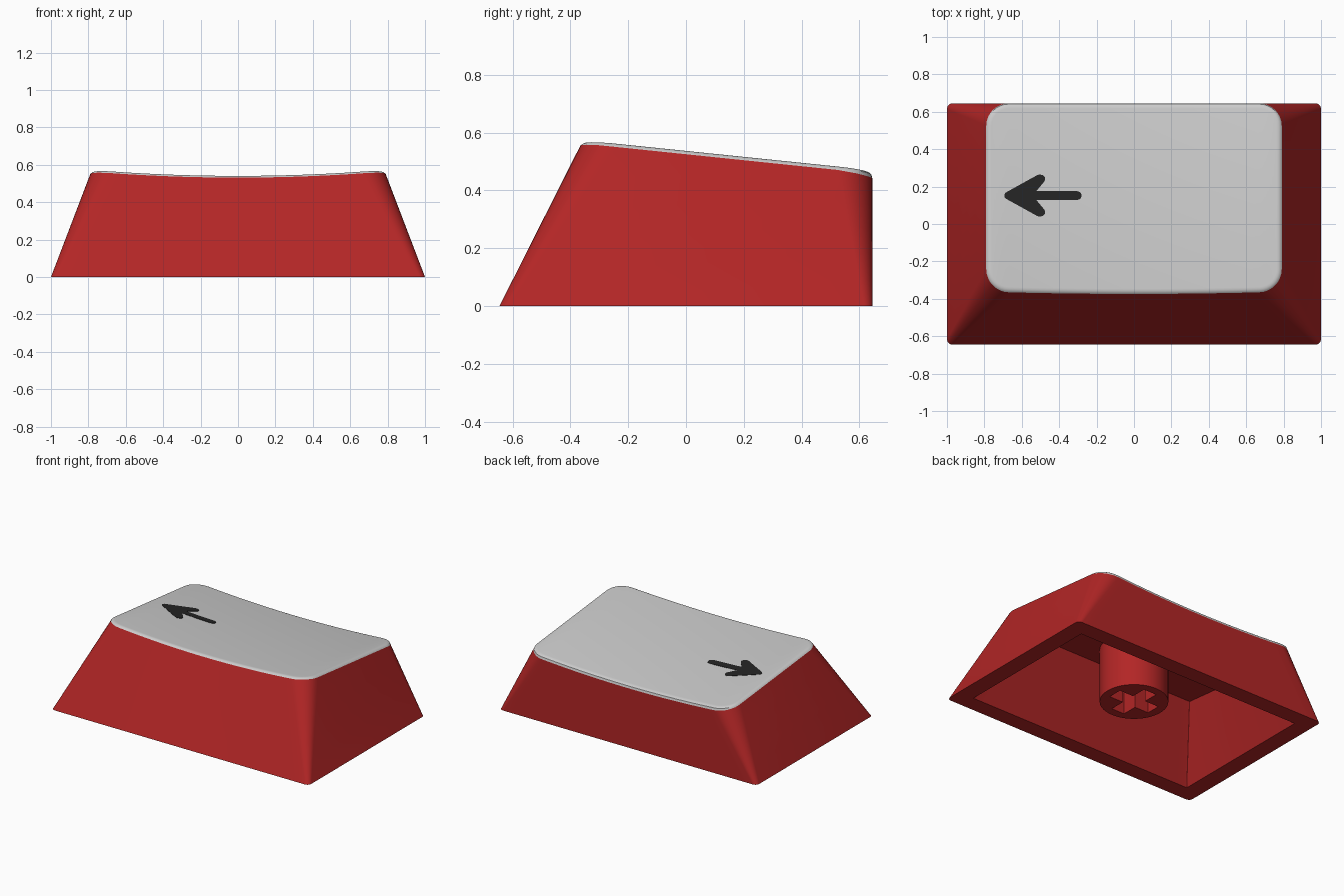
import bpy, bmesh, math
from mathutils import Vector

if "Cube" in bpy.data.objects:
    bpy.data.objects.remove(bpy.data.objects["Cube"])

ARC, MID = 8, 24          # segments per corner arc, segments along front/back


def surface(x, y):
    """Height of the tilted top, dished across x."""
    return 0.537 - 0.103 * y - 0.032 * max(0, 1 - (x / 0.77) ** 2)


def halves(hx, y0, y1, r, zf, bow=0.0):
    """Rounded rectangle as matching front and back rows, left to right."""
    arc = [math.radians(90) * i / ARC for i in range(ARC + 1)]
    row = [(-hx + r - r * math.cos(a), r - r * math.sin(a)) for a in arc]
    flat = [(-(hx - r) + 2 * (hx - r) * i / MID, 0) for i in range(1, MID)]
    row += flat + [(-x, d) for x, d in reversed(row)]
    front, back = [], []
    for x, d in row:
        b = bow * (1 - (x / hx) ** 2)
        for out, y in ((front, y0 + d - b), (back, y1 - d)):
            out.append(Vector((x, y, zf(x, y))))
    return front, back


def ring(*args, **kw):
    front, back = halves(*args, **kw)
    return front + back[::-1]


def finish(bm, name, color=None, angle=35):
    bmesh.ops.recalc_face_normals(bm, faces=bm.faces)
    mesh = bpy.data.meshes.new(name)
    bm.to_mesh(mesh)
    bm.free()
    ob = bpy.data.objects.new(name, mesh)
    bpy.context.collection.objects.link(ob)
    if color:
        mat = bpy.data.materials.new(name + "_colour")
        mat.diffuse_color = (*color, 1)
        mat.use_nodes = True
        mat.node_tree.nodes["Principled BSDF"].inputs["Base Color"].default_value = mat.diffuse_color
        mesh.materials.append(mat)
    bpy.ops.object.select_all(action='DESELECT')
    ob.select_set(True)
    bpy.context.view_layer.objects.active = ob
    if angle:
        bpy.ops.object.shade_smooth_by_angle(angle=math.radians(angle))
    return ob


def loft(rings, name, color=None, cap_last=False, cap_first=False):
    bm = bmesh.new()
    loops = [[bm.verts.new(p) for p in r] for r in rings]
    n = len(loops[0])
    for a, b in zip(loops, loops[1:]):
        for i in range(n):
            j = (i + 1) % n
            bm.faces.new((a[i], a[j], b[j], b[i]))
    # caps run in strips from the front row to the back row
    for use, lp in ((cap_first, loops[0]), (cap_last, loops[-1])):
        if use:
            for i in range(n // 2 - 1):
                bm.faces.new((lp[i], lp[i + 1], lp[n - 2 - i], lp[n - 1 - i]))
    return finish(bm, name, color)


def prism(name, pts, z0, z1, color=None, angle=35):
    bm = bmesh.new()
    face = bm.faces.new([bm.verts.new((x, y, z0)) for x, y in pts])
    new = bmesh.ops.extrude_face_region(bm, geom=[face])["geom"]
    verts = [g for g in new if isinstance(g, bmesh.types.BMVert)]
    bmesh.ops.translate(bm, verts=verts, vec=(0, 0, z1 - z0))
    return finish(bm, name, color, angle)


RED, BLACK = (0.45, 0.019, 0.019), (0.018, 0.018, 0.018)


def floor(x, y):
    return 0.0


# Hollow shell: cavity ceiling, inner rim, outer rim, sloped walls
ceiling = ring(0.71, -0.30, 0.53, 0.004, lambda x, y: 0.433 - 0.103 * y)
inner = ring(0.88, -0.53, 0.53, 0.004, floor)
outer = ring(1.0, -0.645, 0.645, 0.03, floor)
edge = ring(0.79, -0.362, 0.645, 0.12, lambda x, y: surface(x, y) - 0.012, bow=0.012)
# the back edge rolls over a little lower than the others
for p in edge:
    p.z -= 0.01 * max(0, (p.y - 0.52) / 0.125)
walls = [[p.lerp(q, t / 5) for p, q in zip(outer, edge)] for t in range(6)]
loft([ceiling, inner] + walls, "keycap_shell", RED, cap_first=True)

# Grey top with a rounded edge
pad = [edge]
for inset, drop in ((0.004, 0.008), (0.010, 0.004), (0.018, 0.001), (0.028, 0.0)):
    pad.append(ring(0.79 - inset, -0.362 + inset, 0.645 - inset, 0.12 - inset,
                    lambda x, y: surface(x, y) - drop, bow=0.012))
loft(pad, "top_pad", cap_last=True)

# Stem with cross-shaped socket
stem = prism("stem", [(0.217 * math.cos(math.tau * i / 64), 0.217 * math.sin(math.tau * i / 64))
                      for i in range(64)], 0.067, 0.46, RED)
L, W = 0.158, 0.05
cross = []
for k in range(4):
    c, s = round(math.cos(k * math.pi / 2)), round(math.sin(k * math.pi / 2))
    cross += [(x * c - y * s, x * s + y * c) for x, y in ((L, -W), (L, W), (W, W))]
cutter = prism("socket_cutter", cross, -0.05, 0.36, RED, angle=None)
cutter.hide_render = True
mod = stem.modifiers.new("socket", 'BOOLEAN')
mod.operation, mod.solver, mod.object = 'DIFFERENCE', 'EXACT', cutter
bpy.context.view_layer.objects.active = stem
bpy.ops.object.modifier_apply(modifier=mod.name)
bpy.data.objects.remove(cutter)

# Arrow: upper half outline mirrored, laid on the dished top
half = [(-0.693, 0.007), (-0.686, 0.016), (-0.52, 0.108), (-0.505, 0.113), (-0.488, 0.109),
        (-0.476, 0.097), (-0.475, 0.084), (-0.482, 0.072), (-0.522, 0.024),
        (-0.303, 0.024), (-0.288, 0.018), (-0.281, 0.007)]
outline = half + [(x, -y) for x, y in reversed(half)]
bm = bmesh.new()
bm.faces.new([bm.verts.new((x, y + 0.152, 0)) for x, y in outline])
for i in range(1, 10):
    bmesh.ops.bisect_plane(bm, geom=bm.verts[:] + bm.edges[:] + bm.faces[:],
                           plane_co=(-0.7 + 0.043 * i, 0, 0), plane_no=(1, 0, 0))
for v in bm.verts:
    v.co.z = surface(v.co.x, v.co.y) - 0.004
new = bmesh.ops.extrude_face_region(bm, geom=bm.faces[:])["geom"]
bmesh.ops.translate(bm, verts=[g for g in new if isinstance(g, bmesh.types.BMVert)],
                    vec=(0, 0, 0.006))
finish(bm, "arrow_mark", BLACK)
